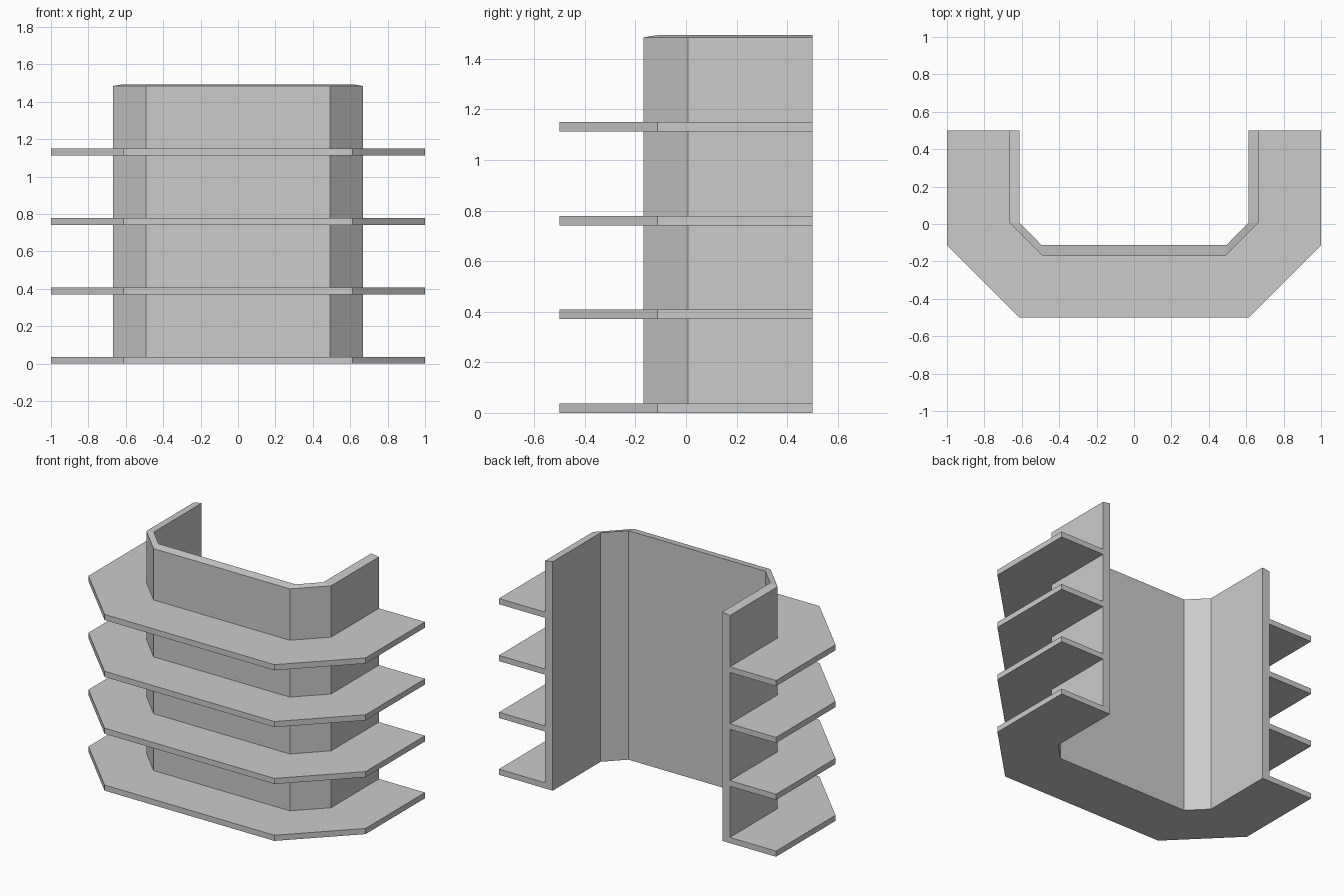
import bpy, bmesh

if "Cube" in bpy.data.objects:
    bpy.data.objects.remove(bpy.data.objects["Cube"])

# Single flat grey
grey = bpy.data.materials.new("light grey")
grey.diffuse_color = (0.6, 0.6, 0.6, 1)
grey.use_nodes = True
grey.node_tree.nodes["Principled BSDF"].inputs["Base Color"].default_value = grey.diffuse_color


# Mirrored U-shaped plan outline from its right half
def outline(half):
    return [(-x, y) for x, y in half] + [(x, y) for x, y in reversed(half)]


inner = outline([(0.612, 0.5), (0.612, 0.006), (0.495, -0.112)])
outer = outline([(0.667, 0.5), (0.667, 0.008), (0.492, -0.168)])
rim = outline([(1.0, 0.5), (1.0, -0.113), (0.613, -0.5)])

# Comb-shaped cross-section: wall with four shelves and a sloped top
THICK, STEP = 0.037, 0.371
section = [(inner, 0.0)]
for i in range(4):
    z = i * STEP
    if i:
        section.append((outer, z))
    section += [(rim, z), (rim, z + THICK), (outer, z + THICK)]
section += [(outer, 1.485), (inner, 1.494)]

# Sweep the section round the U and cap both back ends
bm = bmesh.new()
rows = [[bm.verts.new((x, y, z)) for x, y in ring] for ring, z in section]
n = len(rows)
for a in range(n):
    r, s = rows[a], rows[(a + 1) % n]
    for k in range(5):
        bm.faces.new((r[k], r[k + 1], s[k + 1], s[k]))
bm.faces.new([r[0] for r in rows])
bm.faces.new([r[-1] for r in reversed(rows)])
bmesh.ops.recalc_face_normals(bm, faces=bm.faces[:])

mesh = bpy.data.meshes.new("balcony_wall")
bm.to_mesh(mesh)
bm.free()
mesh.materials.append(grey)
obj = bpy.data.objects.new("balcony_wall", mesh)
bpy.context.collection.objects.link(obj)
